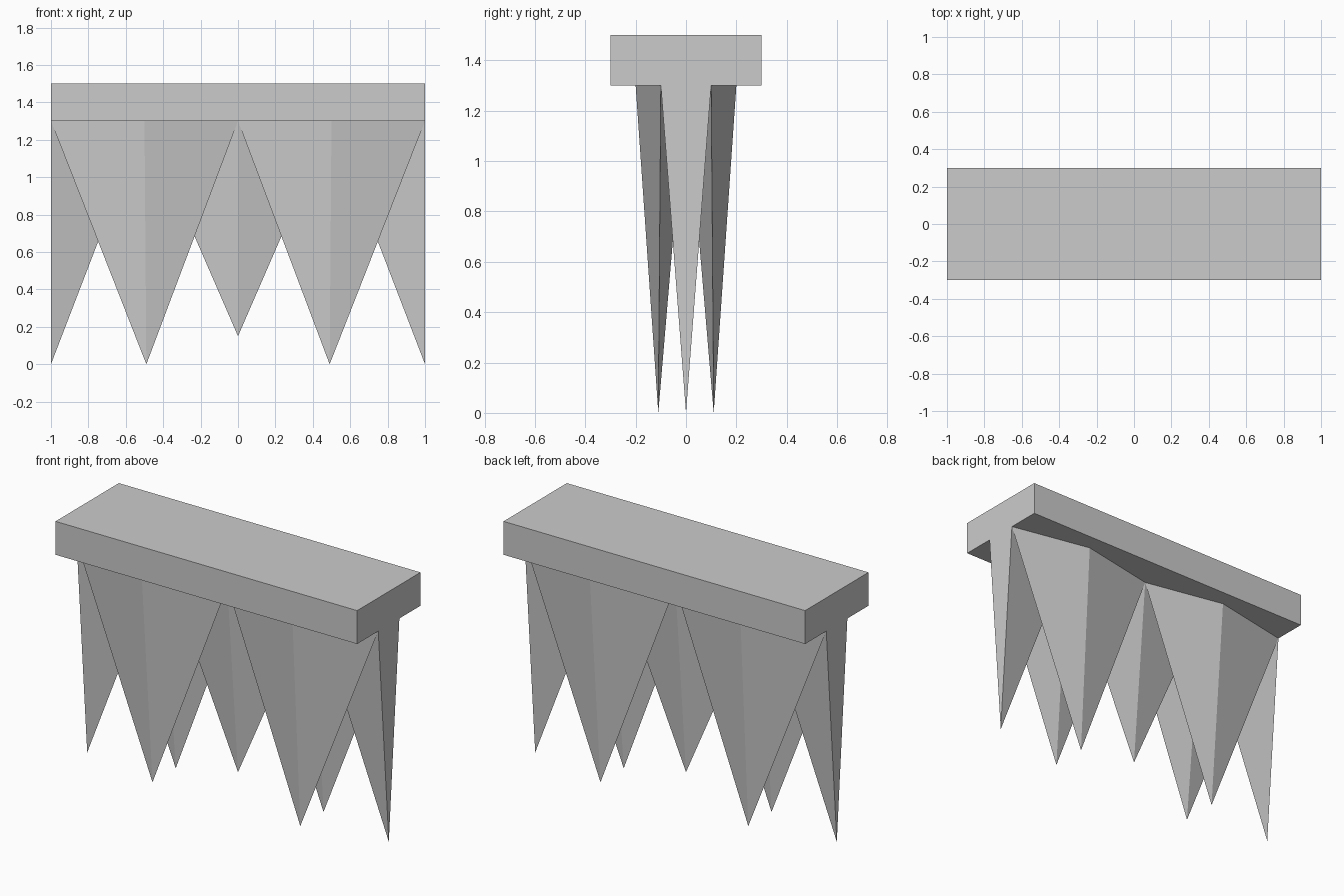
import bpy

if "Cube" in bpy.data.objects:
    bpy.data.objects.remove(bpy.data.objects["Cube"])


def make_mesh(name, verts, faces):
    mesh = bpy.data.meshes.new(name)
    mesh.from_pydata(verts, [], faces)
    obj = bpy.data.objects.new(name, mesh)
    bpy.context.collection.objects.link(obj)
    return obj


def spike(name, base, tip):
    """Downward pyramid from a counter-clockwise base outline at the slab underside."""
    n = len(base)
    verts = [(x, y, 1.3) for x, y in base] + [tip]
    faces = [tuple(range(n))] + [((i + 1) % n, i, n) for i in range(n)]
    return make_mesh(name, verts, faces)


def diamond(cx, cy):
    return [(cx - 0.5, cy), (cx, cy - 0.1), (cx + 0.5, cy), (cx, cy + 0.1)]


# Ceiling slab
bpy.ops.mesh.primitive_cube_add(size=1, location=(0, 0, 1.4))
slab = bpy.context.object
slab.name = "slab"
slab.scale = (2, 0.6, 0.2)

# Front and back rows of full spikes
for row, sy in (("front", -1), ("back", 1)):
    for side, sx in (("left", -1), ("right", 1)):
        spike(f"{row}_spike_{side}", diamond(sx * 0.5, sy * 0.1),
              (sx * 0.49, sy * 0.11, 0))

# Shorter spike in the middle row
spike("middle_spike", diamond(0, 0), (0, 0, 0.15))

# Half spikes cut flush with the slab ends
spike("end_spike_right", [(0.5, 0), (1, -0.1), (1, 0.1)], (1, 0, 0))
spike("end_spike_left", [(-0.5, 0), (-1, 0.1), (-1, -0.1)], (-1, 0, 0))
